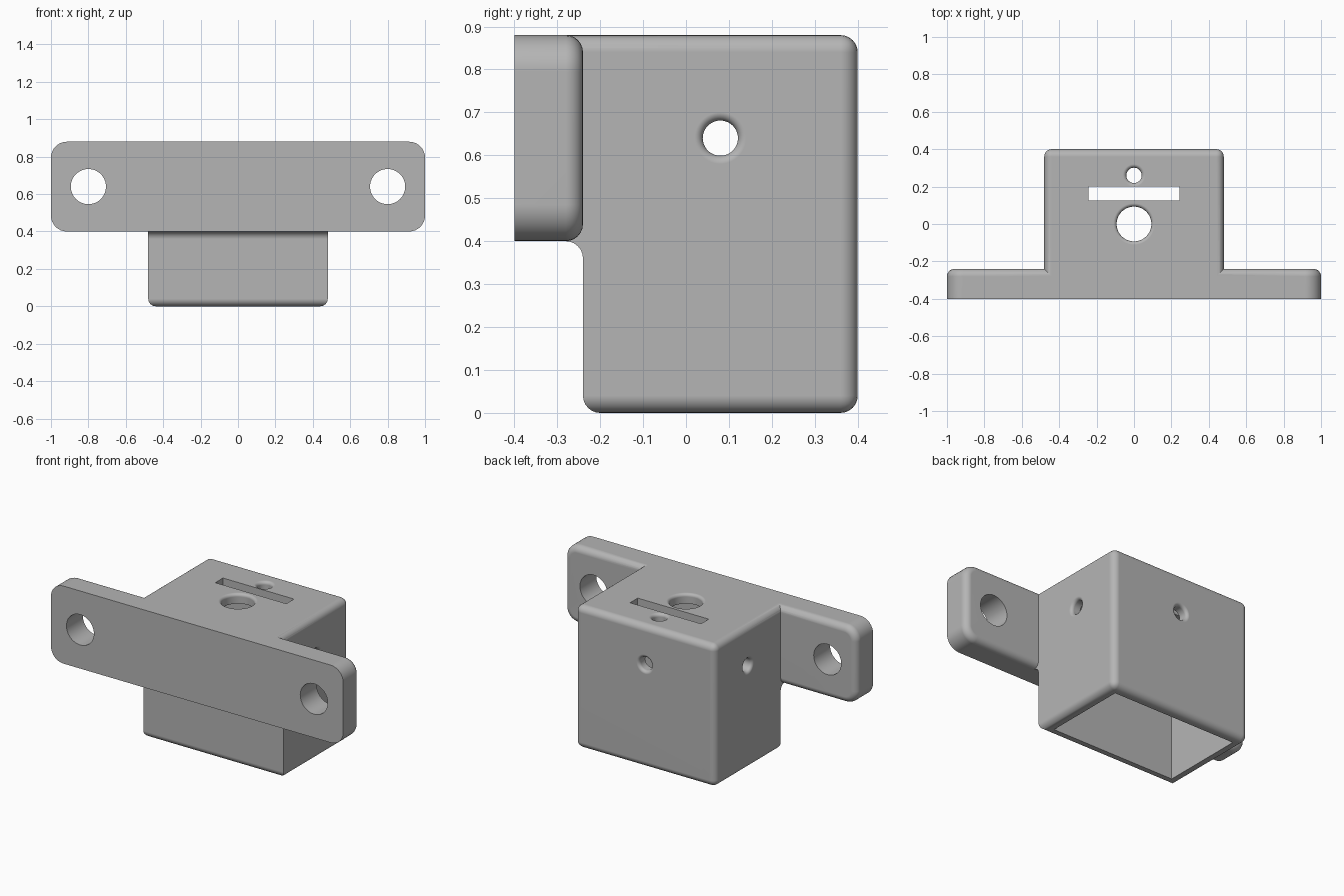
import bpy, bmesh, math
from mathutils import Matrix, Vector

if "Cube" in bpy.data.objects:
    bpy.data.objects.remove(bpy.data.objects["Cube"], do_unlink=True)

W, BACK, TOP = 0.48, 0.40, 0.88      # housing half width, rear, height
FRONT, SEAT = -0.24, 0.40            # housing front, underside of flange
R, WALL = 0.04, 0.06                 # edge rounding, wall thickness

grey = bpy.data.materials.new("plain_grey")
grey.use_nodes = True
grey.diffuse_color = (0.46, 0.46, 0.46, 1)
grey.node_tree.nodes["Principled BSDF"].inputs["Base Color"].default_value = (0.46, 0.46, 0.46, 1)


def finish(bm, name):
    bmesh.ops.recalc_face_normals(bm, faces=bm.faces)
    mesh = bpy.data.meshes.new(name)
    bm.to_mesh(mesh)
    bm.free()
    mesh.materials.append(grey)
    ob = bpy.data.objects.new(name, mesh)
    bpy.context.collection.objects.link(ob)
    return ob


def extrude(points, offset):
    """Solid from a closed outline pushed along offset."""
    bm = bmesh.new()
    face = bm.faces.new([bm.verts.new(p) for p in points])
    moved = bmesh.ops.extrude_face_region(bm, geom=[face], use_keep_orig=True)["geom"]
    verts = [v for v in moved if isinstance(v, bmesh.types.BMVert)]
    bmesh.ops.translate(bm, verts=verts, vec=offset)
    bmesh.ops.recalc_face_normals(bm, faces=bm.faces)
    return bm


def round_edges(bm, rule):
    edges = [e for e in bm.edges if rule(*(v.co for v in e.verts))]
    bmesh.ops.bevel(bm, geom=edges, offset=R, offset_type='OFFSET', segments=6,
                    profile=0.5, affect='EDGES', clamp_overlap=False)


def box(name, lo, hi):
    bm = bmesh.new()
    lo, hi = Vector(lo), Vector(hi)
    size = hi - lo
    bmesh.ops.create_cube(bm, size=1, matrix=Matrix.Translation((lo + hi) / 2)
                          @ Matrix.Diagonal((*size, 1)))
    return finish(bm, name)


def hole(name, surface, axis, radius, flare, depth):
    """Round cutter going inward along axis, with a flared mouth."""
    profile = [(0, -0.05), (radius + flare, -0.05)]
    if flare:
        for i in range(7):
            a = math.pi / 2 * i / 6
            profile.append((radius + flare * (1 - math.sin(a)), flare * (1 - math.cos(a))))
    profile += [(radius, depth), (0, depth)]
    bm = bmesh.new()
    vs = [bm.verts.new((r, 0, d)) for r, d in profile]
    es = [bm.edges.new(pair) for pair in zip(vs, vs[1:])]
    bmesh.ops.spin(bm, geom=vs + es, cent=(0, 0, 0), axis=(0, 0, 1),
                   angle=math.tau, steps=48, use_merge=False)
    bmesh.ops.remove_doubles(bm, verts=bm.verts, dist=1e-5)
    turn = Vector((0, 0, 1)).rotation_difference(Vector(axis)).to_matrix().to_4x4()
    bmesh.ops.transform(bm, matrix=Matrix.Translation(surface) @ turn, verts=bm.verts)
    return finish(bm, name)


# Housing: side outline with a concave fillet under the flange
fillet = [(FRONT - R + R * math.sin(a), SEAT - R + R * math.cos(a))
          for a in (math.pi / 2 * i / 6 for i in range(7))]
outline = [(-0.36, TOP), (-0.36, SEAT)] + fillet + [(FRONT, 0), (BACK, 0), (BACK, TOP)]
bm = extrude([(-W, y, z) for y, z in outline], (2 * W, 0, 0))
same = lambda a, b, i, value: abs(a[i] - value) < 1e-4 and abs(b[i] - value) < 1e-4
round_edges(bm, lambda a, b: same(a, b, 2, 0) or same(a, b, 1, BACK)
            or (same(a, b, 2, TOP) and abs(a.y - b.y) > 0.1))
housing = finish(bm, "mounting_housing")

# Flange: rounded plate, softened on its rear rim
corner, plate = 0.085, []
for k, (sx, sz) in enumerate(((1, 1), (-1, 1), (-1, -1), (1, -1))):
    cx = sx * (1 - corner)
    cz = (SEAT + TOP) / 2 + sz * ((TOP - SEAT) / 2 - corner)
    for i in range(9):
        a = math.pi / 2 * (k + i / 8)
        plate.append((cx + corner * math.cos(a), -0.40, cz + corner * math.sin(a)))
bm = extrude(plate, (0, 0.16, 0))
round_edges(bm, lambda a, b: same(a, b, 1, FRONT))
flange = finish(bm, "flange")

# Cavity, slot and holes
mid = 0.64
cutters = [
    box("cavity_cutter", (-W + WALL, FRONT + WALL, -0.1), (W - WALL, BACK - WALL, TOP - WALL)),
    box("slot_cutter", (-0.243, 0.125, TOP - 0.12), (0.243, 0.2, TOP + 0.1)),
    hole("cable_hole_cutter", (0, 0, TOP), (0, 0, -1), 0.093, 0.018, 0.12),
    hole("top_hole_cutter", (0, 0.26, TOP), (0, 0, -1), 0.041, 0.019, 0.12),
    hole("rear_hole_cutter", (0, BACK, mid), (0, -1, 0), 0.041, 0.019, 0.12),
]
for s in (-1, 1):
    cutters.append(hole("side_hole_cutter", (s * W, 0.08, mid), (-s, 0, 0), 0.041, 0.019, 0.12))
    cutters.append(hole("flange_hole_cutter", (s * 0.8, -0.45, mid), (0, 1, 0), 0.094, 0, 0.3))

bpy.ops.object.select_all(action='DESELECT')
bpy.context.view_layer.objects.active = housing
housing.select_set(True)
for other, action in [(flange, 'UNION')] + [(c, 'DIFFERENCE') for c in cutters]:
    mod = housing.modifiers.new(other.name, 'BOOLEAN')
    mod.operation, mod.object, mod.solver = action, other, 'EXACT'
    bpy.ops.object.modifier_apply(modifier=mod.name)
    bpy.data.objects.remove(other, do_unlink=True)

# Smooth fillets with crisp edges
bpy.ops.object.shade_smooth_by_angle(angle=math.radians(30))
weighted = housing.modifiers.new("even_shading", 'WEIGHTED_NORMAL')
weighted.keep_sharp = True
